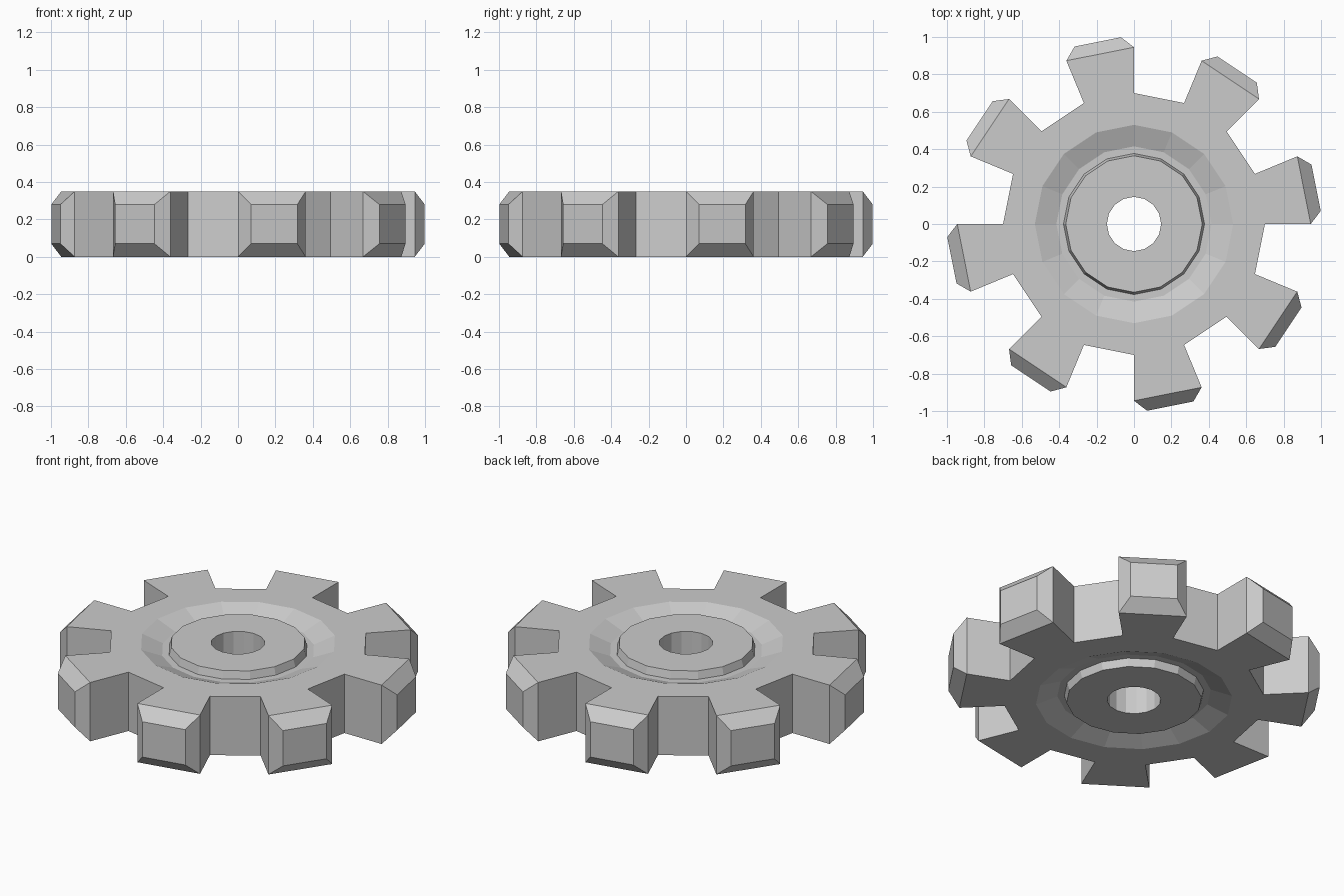
import bpy, bmesh
from math import sin, cos, tau
from mathutils import Vector

if "Cube" in bpy.data.objects:
    bpy.data.objects.remove(bpy.data.objects["Cube"])

N, H = 16, 0.35          # sides around, thickness
GROOVE = 0.045           # depth of the ring groove on both faces

# Half profile (radius, depth below the face): bore, hub, groove, rim
half = [(0.145, 0), (0.365, 0), (0.377, GROOVE), (0.415, GROOVE), (0.53, 0), (0.70, 0)]
profile = [(r, d) for r, d in half] + [(r, H - d) for r, d in reversed(half)]
RIM = len(half) - 1      # profile segment that forms the outer rim wall

bm = bmesh.new()


def polar(r, i, z):
    a = tau * i / N
    return Vector((r * cos(a), r * sin(a), z))


def bridge(a, b):
    for k in range(4):
        m = (k + 1) % 4
        bm.faces.new((a[k], a[m], b[m], b[k]))


def tooth(root, i):
    """Radial block on one rim segment with a chamfered tip."""
    corners = [polar(0.945, i, 0), polar(0.945, i + 1, 0),
               polar(0.945, i + 1, H), polar(0.945, i, H)]
    side = (corners[1] - corners[0]).normalized()
    out = Vector((side.y, -side.x, 0))
    up = Vector((0, 0, 1))
    signs = [(1, 1), (-1, 1), (-1, -1), (1, -1)]
    tip = [c + side * 0.058 * s + up * 0.07 * u + out * 0.066
           for c, (s, u) in zip(corners, signs)]
    block = [bm.verts.new(c) for c in corners]
    cap = [bm.verts.new(c) for c in tip]
    bridge(root, block)
    bridge(block, cap)
    bm.faces.new(cap)


# Turned wheel body, with a tooth on every second rim segment
rings = [[bm.verts.new(polar(r, i, z)) for r, z in profile] for i in range(N)]
P = len(profile)
for i in range(N):
    a, b = rings[i], rings[(i + 1) % N]
    for j in range(P):
        k = (j + 1) % P
        if j == RIM and i % 2 == 0:
            tooth([a[j], b[j], b[k], a[k]], i)
        else:
            bm.faces.new((a[j], b[j], b[k], a[k]))

bmesh.ops.recalc_face_normals(bm, faces=bm.faces[:])
mesh = bpy.data.meshes.new("gear_wheel")
bm.to_mesh(mesh)
bm.free()
bpy.context.collection.objects.link(bpy.data.objects.new("gear_wheel", mesh))
